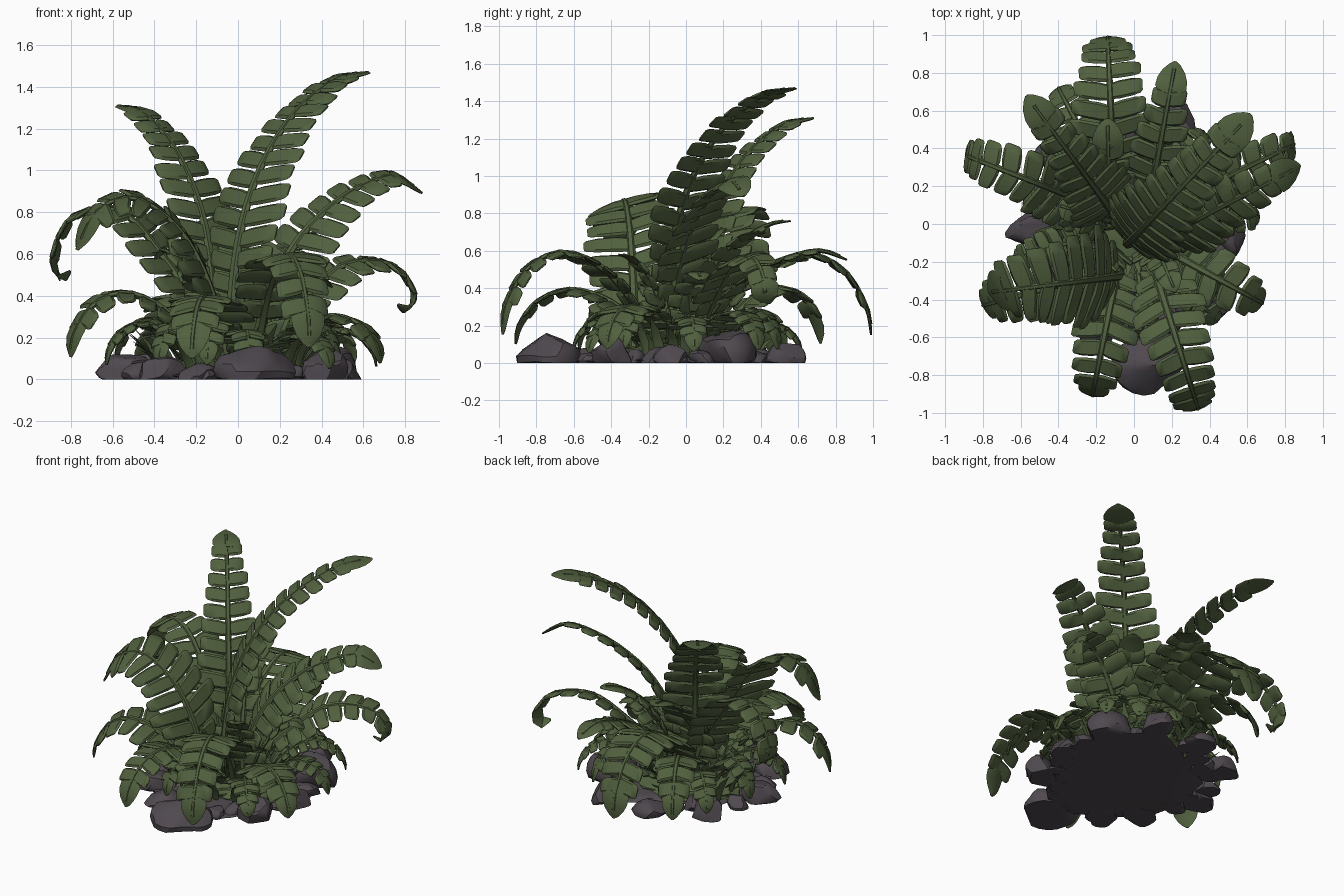
import bpy, bmesh, math, random
from mathutils import Vector, Matrix

if "Cube" in bpy.data.objects:
    bpy.data.objects.remove(bpy.data.objects["Cube"])

random.seed(4)


def material(name, rgb):
    m = bpy.data.materials.new(name)
    m.diffuse_color = (*rgb, 1)
    m.use_nodes = True
    m.node_tree.nodes["Principled BSDF"].inputs["Base Color"].default_value = m.diffuse_color
    return m


GREEN = material("fern green", (0.083, 0.118, 0.049))
STONE = material("stone grey", (0.079, 0.067, 0.078))


def finish(bm, name, mat, angle):
    bmesh.ops.recalc_face_normals(bm, faces=bm.faces)
    me = bpy.data.meshes.new(name)
    bm.to_mesh(me)
    bm.free()
    ob = bpy.data.objects.new(name, me)
    bpy.context.collection.objects.link(ob)
    me.materials.append(mat)
    bpy.context.view_layer.objects.active = ob
    ob.select_set(True)
    bpy.ops.object.shade_smooth_by_angle(angle=math.radians(angle))
    ob.select_set(False)
    return ob


def loft(bm, rings):
    """Skin a list of equal-length point rings and cap both ends."""
    vr = [[bm.verts.new(p) for p in r] for r in rings]
    n = len(vr[0])
    for a, b in zip(vr, vr[1:]):
        for i in range(n):
            bm.faces.new((a[i], a[(i + 1) % n], b[(i + 1) % n], b[i]))
    bm.faces.new(vr[0])
    bm.faces.new(vr[-1])


class Path:
    """Smooth curve through points, measured by arc length."""
    def __init__(self, pts):
        p = [pts[0] * 2 - pts[1]] + pts + [pts[-1] * 2 - pts[-2]]
        self.s = []
        for i in range(1, len(p) - 2):
            a, b, c, d = p[i - 1:i + 3]
            for k in range(12):
                t = k / 12
                self.s.append(0.5 * (2 * b + (c - a) * t + (2 * a - 5 * b + 4 * c - d) * t**2
                                     + (3 * b - a - 3 * c + d) * t**3))
        self.s.append(pts[-1])
        self.d = [0]
        for a, b in zip(self.s, self.s[1:]):
            self.d.append(self.d[-1] + (b - a).length)
        self.len = self.d[-1]

    def at(self, x):
        for i in range(len(self.d) - 1):
            if x <= self.d[i + 1] or i == len(self.d) - 2:
                break
        f = (x - self.d[i]) / max(self.d[i + 1] - self.d[i], 1e-6)
        return self.s[i].lerp(self.s[i + 1], f), (self.s[i + 1] - self.s[i]).normalized()


# Side profiles: (share of reach, share of height)
UPRIGHT = [(0, .02), (.0, .22), (.06, .46), (.2, .67), (.44, .85), (.75, .97), (1, 1)]
ARCH = [(0, .03), (.05, .4), (.2, .66), (.41, .84), (.62, .95), (.82, 1), (1, .92)]
BOW = [(0, .03), (.1, .45), (.3, .8), (.6, 1), (.85, .94), (1, .72)]
DROOP = [(0, .05), (.12, .45), (.33, .82), (.6, 1), (.83, .86), (.97, .52), (1, .26)]
CURL = [(0, .03), (.12, .4), (.32, .7), (.58, .98), (.87, .97), (1, .75), (.97, .6), (.9, .64)]


def frond(name, x0, y0, x1, y1, height, half, profile, roll=0, start=0.2, gap=0.108):
    base, reach = Vector((x0, y0, 0)), Vector((x1 - x0, y1 - y0, 0))
    path = Path([base + reach * f + Vector((0, 0, h * height)) for f, h in profile])
    flat = reach.cross(Vector((0, 0, 1))).normalized()
    L = path.len
    cr, sr = math.cos(math.radians(roll)), math.sin(math.radians(roll))

    def place(s, u, n):
        p, t = path.at(s)
        up = flat.cross(t)
        return p + flat * (u * cr + n * sr) + up * (n * cr - u * sr)

    bm = bmesh.new()
    # central stem
    rings = []
    for k in range(19):
        r = (0.031 - 0.020 * k / 18) * min(1, half / 0.18)
        rings.append([place(L * 0.96 * k / 18, r * math.cos(a), r * 0.8 * math.sin(a) + .005)
                      for a in [j * math.pi / 3 for j in range(6)]])
    loft(bm, rings)
    # leaflet pairs
    tip = min(0.19, L * 0.17)
    span = L - tip * 0.85 - L * start
    count = max(5, round(span / gap))
    w = span / count * 0.46
    taper = 0.42 if profile in (DROOP, BOW) else 0.56
    for i in range(count):
        t = i / (count - 1)
        s = L * start + span * (i + 0.5) / count
        length = half * min(0.65 + 2.0 * t, 1.0) * (1 - taper * max(0, t - 0.25) / 0.75)
        for sg in (1, -1):
            ln = length * random.uniform(0.94, 1.06)
            droop = random.uniform(0.05, 0.18)
            off = random.uniform(-0.005, 0.005) + sg * 0.006 - ln * 0.05
            rings = []
            for f, wf, tf in ((0, .85, .8), (.3, 1, 1), (.7, 1, .9), (.93, .86, .7), (1.0, .6, .3)):
                c = s + off + ln * 0.2 * f
                z = -droop * ln * f * f + 0.002
                th = 0.012 * tf
                rings.append([place(c + w * wf * a, sg * ln * f, z + th * b) for a, b in
                              ((-1, 0), (-.75, 1), (.75, 1), (1, 0), (.75, -1), (-.75, -1))])
            loft(bm, rings)
    # long end leaf
    rings = []
    tw = half * 0.42
    for f, wf in ((0, .7), (.2, 1), (.45, .95), (.7, .72), (.9, .38), (1, .1)):
        rings.append([place(L - tip * (1 - f), tw * wf * a, .012 * b * (1 - .6 * f)) for a, b in
                      ((-1, 0), (-.6, 1), (.6, 1), (1, 0), (.6, -1), (-.6, -1))])
    loft(bm, rings)
    finish(bm, name, GREEN, 40)


# Main fronds: base x, y, tip x, y, height, half width, profile, roll
for i, a in enumerate([
        (-.03, -.10, .62, .58, 1.47, .235, UPRIGHT),
        (-.11, .06, -.57, .68, 1.31, .21, UPRIGHT),
        (.12, -.08, .88, .31, .97, .22, ARCH, 22),
        (-.05, -.27, -.77, -.36, .86, .28, BOW, -16),
        (-.10, .06, -.88, .36, .81, .20, CURL, -12),
        (-.10, .10, -.14, .99, .58, .23, DROOP),
        (.08, .10, .22, .86, .60, .20, ARCH),
        (.08, .06, .84, .42, .56, .18, CURL, 18),
        (.10, -.10, .68, -.42, .30, .18, DROOP),
        (.08, -.15, .34, -.98, .59, .20, DROOP),
        (-.07, -.15, -.22, -.91, .39, .20, DROOP),
        (-.15, -.25, -.80, -.43, .41, .21, DROOP, -10),
        (-.10, .15, -.40, .72, .40, .17, DROOP)]):
    frond(f"frond_{i + 1}", *a)

# Inner fronds: shorter, steeper
for i, a in enumerate([
        (-.13, .08, -.14, .56, .76, .20, UPRIGHT),
        (.10, .05, .36, .42, .70, .19, UPRIGHT),
        (.12, -.12, .22, -.36, .58, .15, UPRIGHT),
        (-.12, -.12, -.25, -.32, .50, .15, UPRIGHT),
        (.02, .02, -.06, .22, .72, .18, UPRIGHT),
        (-.14, .02, -.40, .10, .62, .17, ARCH),
        (.15, .0, .45, .08, .48, .16, ARCH)]):
    frond(f"inner_frond_{i + 1}", *a, start=0.12)

# Small low fronds around the foot
for i in range(13):
    a = 2 * math.pi * i / 13 + random.uniform(-.15, .15)
    r = random.uniform(.54, .68)
    frond(f"foot_frond_{i + 1}", .2 * math.cos(a), .2 * math.sin(a), r * math.cos(a),
          r * math.sin(a), random.uniform(.20, .30), .12, DROOP, gap=0.07)

# Young shoots: plain pointed blades
bm = bmesh.new()
for i in range(70):
    a, r = random.uniform(0, 2 * math.pi), random.uniform(.06, .42)
    lean = Vector((math.cos(a), math.sin(a), 0))
    b, h = lean * r + Vector((0, 0, .02)), random.uniform(.12, .26)
    sd = lean.cross(Vector((0, 0, 1)))
    loft(bm, [[b + lean * (.14 * f * f + .012 * v * k) + sd * (.03 * k * u) + Vector((0, 0, h * f))
               for u, v in ((-1, 0), (0, 1), (1, 0), (0, -1))]
              for f, k in ((0, .5), (.35, 1), (.7, .8), (1, .1))])
finish(bm, "young_shoots", GREEN, 40)

# Mossy cushion in the middle
bm = bmesh.new()
bmesh.ops.create_icosphere(bm, subdivisions=4, radius=1.0)
for v in bm.verts:
    k = random.uniform(.94, 1.06)
    v.co = (v.co.x * .38 * k - .04, v.co.y * .36 * k - .02, .02 + max(0, v.co.z) * .10 * k)
finish(bm, "moss_cushion", GREEN, 30)


def rock(name, x, y, rx, ry, h, turn):
    """Boulder with planes shaved off and a flat underside."""
    bm = bmesh.new()
    bmesh.ops.create_icosphere(bm, subdivisions=3, radius=1.0)
    for _ in range(13):
        n = Vector([random.gauss(0, 1) for _ in range(3)]).normalized()
        d = random.uniform(.66, .80)
        for v in bm.verts:
            over = v.co.dot(n) - d
            if over > 0:
                v.co -= n * over
    rot = Matrix.Rotation(turn, 3, 'Z')
    top = max(v.co.z for v in bm.verts) + .25
    for v in bm.verts:
        c = rot @ Vector((v.co.x * rx * 1.12, v.co.y * ry * 1.12, 0))
        v.co = (x + c.x, y + c.y, max(0, (v.co.z + .25) * h / top))
    bmesh.ops.dissolve_degenerate(bm, edges=bm.edges, dist=1e-4)
    finish(bm, name, STONE, 28)


# Large rocks: x, y, radii, height, turn
for i, a in enumerate([
        (.08, -.73, .18, .16, .16, .2), (-.55, -.03, .13, .09, .12, .1),
        (.42, -.40, .11, .10, .14, .8), (.38, .22, .17, .14, .18, .3),
        (.25, .52, .09, .11, .11, 0), (-.42, .36, .11, .10, .12, 2.2),
        (-.36, -.38, .13, .11, .11, .5), (-.10, .52, .12, .10, .09, 0),
        (.50, -.08, .09, .09, .10, 0), (-.20, -.54, .11, .10, .08, .9)]):
    rock(f"rock_{i + 1}", *a)

# Pebbles fill the rim
for i in range(20):
    a = 2 * math.pi * i / 20 + random.uniform(-.1, .1)
    r = random.uniform(.44, .53)
    s = random.uniform(.045, .075)
    rock(f"pebble_{i + 1}", r * math.cos(a), r * math.sin(a) - .04, s * 1.2, s,
         random.uniform(.05, .09), a)

# Low bed under the plants
rock("stone_bed", 0, -.04, .52, .54, .04, 0)
